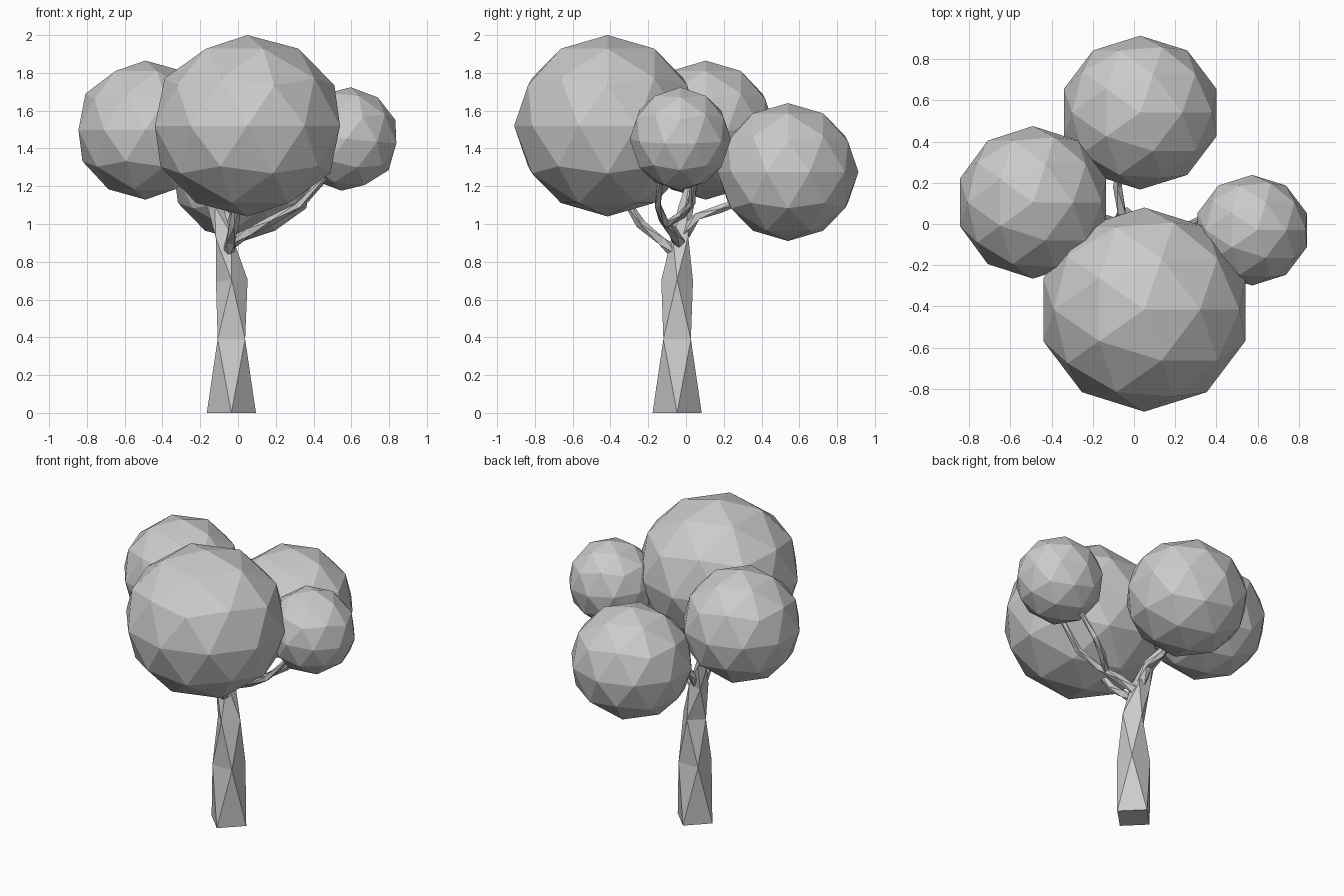
import bpy, bmesh, math
from mathutils import Vector

if "Cube" in bpy.data.objects:
    bpy.data.objects.remove(bpy.data.objects["Cube"])


def limb(name, rings):
    """Four-sided faceted limb; every other ring turns 45 degrees."""
    pts = [Vector(r[:3]) for r in rings]
    span = pts[-1] - pts[0]
    axis = min(range(3), key=lambda i: abs(span[i]))
    ref = Vector((0, 0, 0))
    ref[axis] = 1
    bm = bmesh.new()
    loops = []
    for i, p in enumerate(pts):
        t = (pts[min(i + 1, len(pts) - 1)] - pts[max(i - 1, 0)]).normalized()
        if i == 0 and p.z == 0:
            t = Vector((0, 0, 1))
        u = (ref - t * ref.dot(t)).normalized()
        v = t.cross(u)
        loop = []
        for k in range(4):
            a = math.pi / 2 * (k + 0.5 * (i % 2))
            loop.append(bm.verts.new(p + (u * math.cos(a) + v * math.sin(a)) * rings[i][3]))
        loops.append(loop)
    for i in range(len(loops) - 1):
        a, b = loops[i], loops[i + 1]
        for k in range(4):
            n = (k + 1) % 4
            if i % 2 == 0:
                bm.faces.new((a[k], a[n], b[k]))
                bm.faces.new((a[n], b[n], b[k]))
            else:
                bm.faces.new((a[k], b[n], b[k]))
                bm.faces.new((a[k], a[n], b[n]))
    bm.faces.new(loops[0][::-1])
    bm.faces.new(loops[-1])
    bmesh.ops.recalc_face_normals(bm, faces=bm.faces)
    mesh = bpy.data.meshes.new(name)
    bm.to_mesh(mesh)
    bm.free()
    bpy.context.collection.objects.link(bpy.data.objects.new(name, mesh))


def foliage(name, centre, radii, tilt=0):
    """Low-poly leaf ball."""
    bpy.ops.mesh.primitive_ico_sphere_add(subdivisions=2, radius=1, location=centre,
                                          rotation=(0, math.radians(tilt), 0))
    ob = bpy.context.object
    ob.name = name
    ob.scale = radii


# Leaf balls
foliage("foliage_front", (0.05, -0.415, 1.52), (0.515, 0.495, 0.48))
foliage("foliage_left", (-0.49, 0.105, 1.497), (0.373, 0.37, 0.368))
foliage("foliage_back", (0.03, 0.54, 1.275), (0.389, 0.373, 0.365))
foliage("foliage_right", (0.573, -0.03, 1.45), (0.28, 0.268, 0.275), 5)

# Trunk leading into the left limb
limb("trunk", [(-0.035, -0.047, 0, 0.13), (-0.035, -0.047, 0.39, 0.103),
               (-0.033, -0.047, 0.7, 0.084), (-0.075, -0.03, 0.93, 0.06),
               (-0.12, 0.0, 1.09, 0.04), (-0.25, 0.05, 1.28, 0.03)])

# Branches carrying the other leaf balls
limb("branch_front", [(-0.05, -0.05, 0.84, 0.035), (-0.04, -0.13, 0.91, 0.03),
                      (-0.02, -0.24, 1.0, 0.026), (0.0, -0.34, 1.16, 0.022)])
limb("branch_back", [(-0.07, -0.01, 0.95, 0.035), (-0.06, 0.06, 1.04, 0.026),
                     (-0.08, 0.18, 1.08, 0.022), (-0.06, 0.32, 1.13, 0.02)])
limb("branch_right", [(-0.05, -0.03, 0.89, 0.035), (0.06, -0.07, 0.96, 0.028),
                      (0.18, -0.12, 1.02, 0.024), (0.32, -0.15, 1.1, 0.02),
                      (0.48, -0.13, 1.27, 0.018)])
limb("branch_right_fork", [(0.14, -0.1, 1.0, 0.022), (0.24, -0.02, 1.05, 0.022),
                           (0.34, 0.03, 1.11, 0.02), (0.49, 0.04, 1.27, 0.016)])
